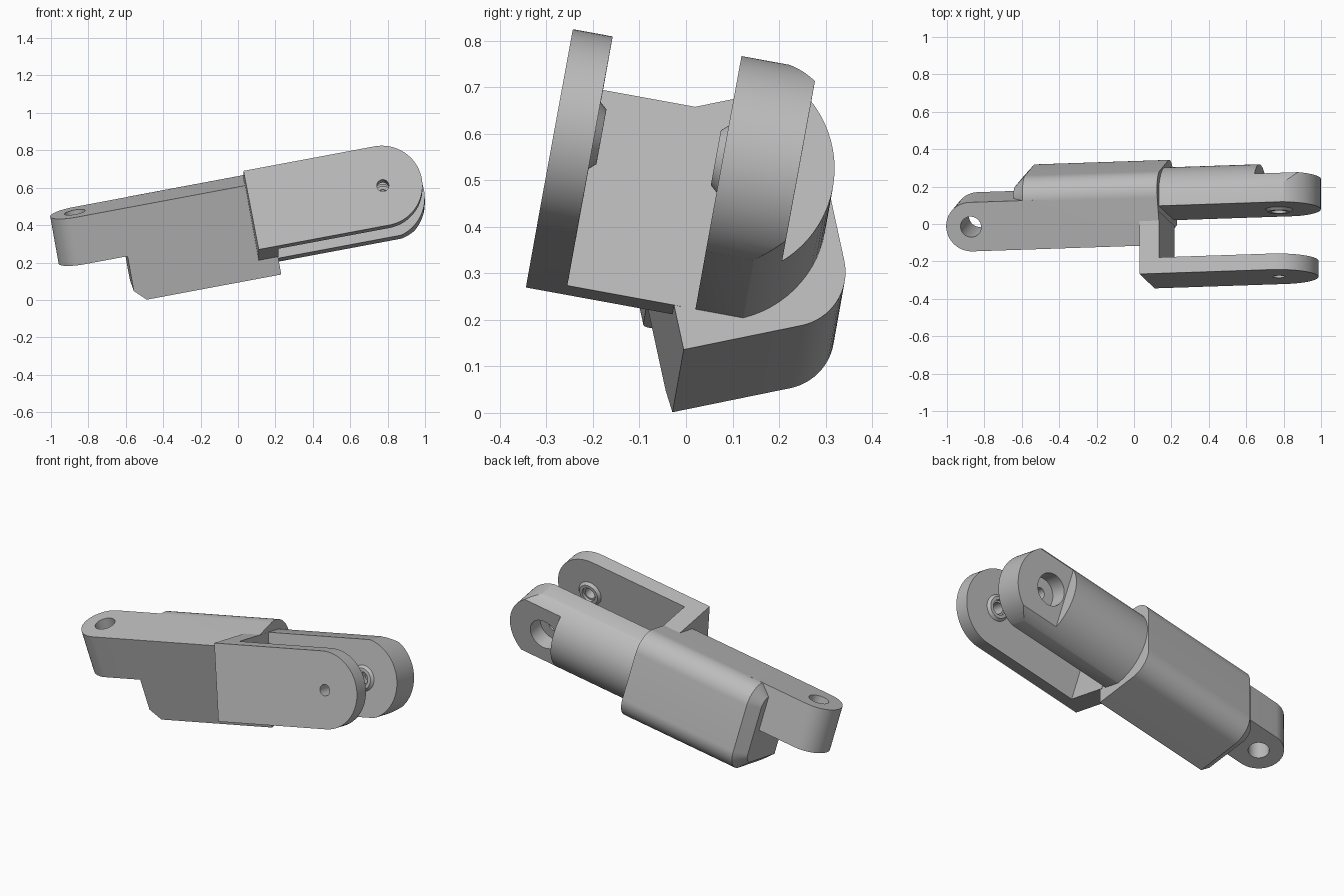
import bpy, bmesh, math
from mathutils import Vector, Matrix

if "Cube" in bpy.data.objects:
    bpy.data.objects.remove(bpy.data.objects["Cube"], do_unlink=True)

grey = bpy.data.materials.new("plain_grey")
grey.use_nodes = True
grey.diffuse_color = (0.5, 0.5, 0.5, 1)
grey.node_tree.nodes["Principled BSDF"].inputs["Base Color"].default_value = (0.5, 0.5, 0.5, 1)

# The block and the yoke share a tilted long axis but are rolled differently about it
AXIS = Vector((0.982, 0.033, 0.184)).normalized()


def frame(side):
    v = Vector(side)
    v = (v - AXIS * v.dot(AXIS)).normalized()
    return Matrix((AXIS, v, AXIS.cross(v))).transposed().to_4x4()


BLOCK = frame((-0.07, 0.978, 0.2))
YOKE = frame((0, 0.984, -0.18))


def loft(name, mat, rings):
    """Solid through matching rings of points, capped at both ends."""
    bm = bmesh.new()
    loops = [[bm.verts.new(p) for p in ring] for ring in rings]
    for a, b in zip(loops, loops[1:]):
        for i in range(len(a)):
            j = (i + 1) % len(a)
            bm.faces.new((a[i], a[j], b[j], b[i]))
    bm.faces.new(loops[0][::-1])
    bm.faces.new(loops[-1])
    bmesh.ops.recalc_face_normals(bm, faces=bm.faces)
    mesh = bpy.data.meshes.new(name)
    bm.to_mesh(mesh)
    bm.free()
    mesh.materials.append(grey)
    ob = bpy.data.objects.new(name, mesh)
    bpy.context.collection.objects.link(ob)
    ob.matrix_world = mat
    return ob


def box(name, mat, u, v, w):
    return loft(name, mat, [[(a, v[0], w[0]), (a, v[1], w[0]), (a, v[1], w[1]), (a, v[0], w[1])] for a in u])


def arc(cx, cy, r, start, end, n=24):
    angles = [math.radians(start + (end - start) * i / n) for i in range(n + 1)]
    return [(cx + r * math.cos(t), cy + r * math.sin(t)) for t in angles]


def pin(name, u, w, v0, v1, r0, r1=None):
    """Round piece across the yoke."""
    return loft(name, YOKE, [[(a, v, b) for a, b in arc(u, w, r, 0, 352.5, 47)]
                             for v, r in ((v0, r0), (v1, r1 or r0))])


def combine(ob, other, operation):
    bpy.context.view_layer.update()
    mod = ob.modifiers.new("combine", 'BOOLEAN')
    mod.operation, mod.object, mod.solver = operation, other, 'EXACT'
    other.hide_render = True
    bpy.context.view_layer.objects.active = ob
    bpy.ops.object.modifier_apply(modifier=mod.name)
    bpy.data.objects.remove(other, do_unlink=True)


# Main block: rounded back edges, chamfered outer end
FRONT, BACK, LOW, TOP, ROUND, CHAMFER = 0.006, 0.385, 0.092, 0.606, 0.12, 0.06


def block_ring(u, inset):
    r = ROUND - inset
    pts = [(FRONT, LOW + inset)]
    pts += arc(BACK - ROUND, LOW + ROUND, r, -90, 0, 16)
    pts += arc(BACK - ROUND, TOP - ROUND, r, 0, 90, 16)
    pts += [(FRONT, TOP - inset)]
    return [(u, v, w) for v, w in pts]


block = loft("main_block", BLOCK, [block_ring(-0.54, CHAMFER), block_ring(-0.48, 0), block_ring(0.252, 0)])

# End lug with a rounded tip and an upright hole
LUG_U, LUG_V, LUG_R = -0.771, 0.14, 0.134
outline = arc(LUG_U, LUG_V, LUG_R, 90, 270, 32) + [(-0.4, FRONT), (-0.4, LUG_V + LUG_R)]
lug = loft("end_lug", BLOCK, [[(u, v, w) for u, v in outline] for w in (0.345, TOP)])
hole = loft("lug_hole", BLOCK, [[(u, v, w) for u, v in arc(LUG_U, LUG_V, 0.056, 0, 352.5, 47)] for w in (0.2, 0.8)])
combine(lug, hole, 'DIFFERENCE')
combine(block, lug, 'UNION')

# Yoke: front plate, cross web and rounded back arm
MID, HALF, PIN_U = 0.3965, 0.2175, 0.864


def slot(name, v0, v1, u0, centre, r):
    """Plate with a rounded tip."""
    a = math.degrees(math.asin(HALF / r))
    pts = [(u0, MID + HALF), (u0, MID - HALF)] + arc(centre, MID, r, -a, a, 40)
    return loft(name, YOKE, [[(u, v, w) for u, w in pts] for v in (v0, v1)])


plate = slot("front_plate", -0.387, -0.30, 0.147, 0.858, 0.2176)
web = box("yoke_web", YOKE, (0.147, 0.254), (-0.35, -0.05), (MID - HALF, MID + HALF))
combine(plate, web, 'UNION')
combine(plate, pin("plate_boss", PIN_U, MID, -0.31, -0.285, 0.082, 0.06), 'UNION')
combine(plate, pin("plate_hole", PIN_U, MID, -0.5, -0.2, 0.032), 'DIFFERENCE')
combine(plate, pin("plate_recess", PIN_U, MID, -0.30, -0.2, 0.042), 'DIFFERENCE')

# Back arm: round outside, flattened at the tip, with a counterbored hole
arm = slot("back_arm", -0.02, 0.3, 0.2, 0.862, 0.226)
barrel = loft("arm_barrel", YOKE, [[(u, v, w) for v, w in arc(-0.015, MID, 0.239, 0, 355, 71)] for u in (0.1, 1.3)])
combine(arm, barrel, 'INTERSECT')
combine(arm, box("tip_flat", YOKE, (0.765, 1.4), (0.145, 0.5), (0, 0.9)), 'DIFFERENCE')
combine(arm, pin("arm_boss", PIN_U, MID, -0.035, -0.01, 0.06, 0.082), 'UNION')
combine(arm, pin("arm_hole", PIN_U, MID, -0.2, 0.3, 0.032), 'DIFFERENCE')
combine(arm, pin("arm_counterbore", PIN_U, MID, 0.05, 0.147, 0.09), 'DIFFERENCE')
combine(arm, pin("arm_recess", PIN_U, MID, -0.1, -0.02, 0.042), 'DIFFERENCE')

# Smooth the curved faces, keep the edges sharp
for ob in (block, plate, arm):
    bpy.ops.object.select_all(action='DESELECT')
    ob.select_set(True)
    bpy.context.view_layer.objects.active = ob
    bpy.ops.object.shade_smooth_by_angle(angle=math.radians(25))
